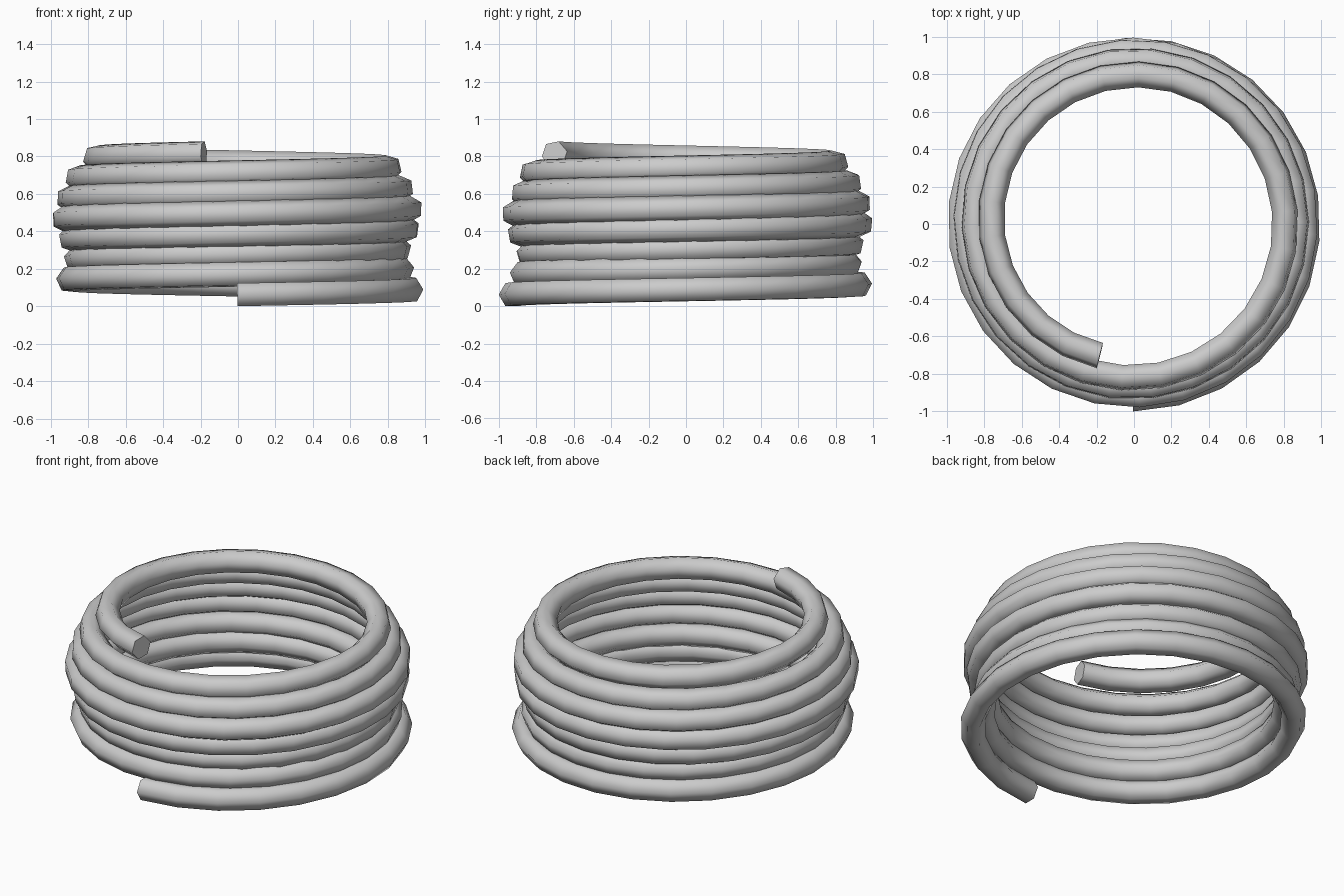
import bpy
import bmesh
import math
from mathutils import Vector

cube = bpy.data.objects.get("Cube")
if cube:
    bpy.data.objects.remove(cube, do_unlink=True)

TURNS, STEPS, SIDES = 7, 180, 6
TUBE = 0.071                  # tube radius
BASE, PITCH = 0.0615, 0.108   # first height, rise per turn
CENTRE = Vector((-0.004, 0.012, 0))
TWIST = 0.122                 # natural roll of the section per turn
# coil radius at each whole turn
RADII = [0.942, 0.886, 0.854, 0.898, 0.929, 0.884, 0.834, 0.733]


def coil_radius(t):
    """Smooth interpolation through the radii."""
    i = min(int(t), TURNS - 1)
    f = t - i
    b, c = RADII[i], RADII[i + 1]
    a = RADII[i - 1] if i else 2 * b - c
    d = RADII[i + 2] if i + 2 <= TURNS else 2 * c - b
    return b + f / 2 * (c - a + f * (2 * a - 5 * b + 4 * c - d
                                     + f * (3 * (b - c) + d - a)))


# Grey material
grey = bpy.data.materials.new("light_grey")
grey.use_nodes = True
colour = (0.6, 0.6, 0.6, 1)
grey.diffuse_color = colour
grey.node_tree.nodes["Principled BSDF"].inputs["Base Color"].default_value = colour

# Hexagonal tube swept up the coil, starting at the front
bm = bmesh.new()
rings = []
for step in range(STEPS):
    t = TURNS * step / STEPS
    angle = math.tau * t - math.pi / 2
    out = Vector((math.cos(angle), math.sin(angle), 0))
    along = Vector((-out.y, out.x, PITCH / (math.tau * 0.89))).normalized()
    up = out.cross(along)
    middle = CENTRE + out * coil_radius(t) + Vector((0, 0, BASE + PITCH * t))
    ring = []
    for k in range(SIDES):
        a = math.tau * k / SIDES + TWIST * t
        ring.append(bm.verts.new(middle + TUBE * (out * math.cos(a) + up * math.sin(a))))
    rings.append(ring)

for low, high in zip(rings, rings[1:]):
    for k in range(SIDES):
        n = (k + 1) % SIDES
        bm.faces.new((low[k], high[k], high[n], low[n]))

# End caps
bm.faces.new(rings[0])
bm.faces.new(rings[-1])
bmesh.ops.recalc_face_normals(bm, faces=bm.faces)

mesh = bpy.data.meshes.new("coiled_tube")
bm.to_mesh(mesh)
bm.free()
mesh.materials.append(grey)
coil = bpy.data.objects.new("coiled_tube", mesh)
bpy.context.collection.objects.link(coil)

# Smooth sides, sharp cap rims
bpy.ops.object.select_all(action='DESELECT')
coil.select_set(True)
bpy.context.view_layer.objects.active = coil
bpy.ops.object.shade_smooth_by_angle(angle=math.radians(75))
